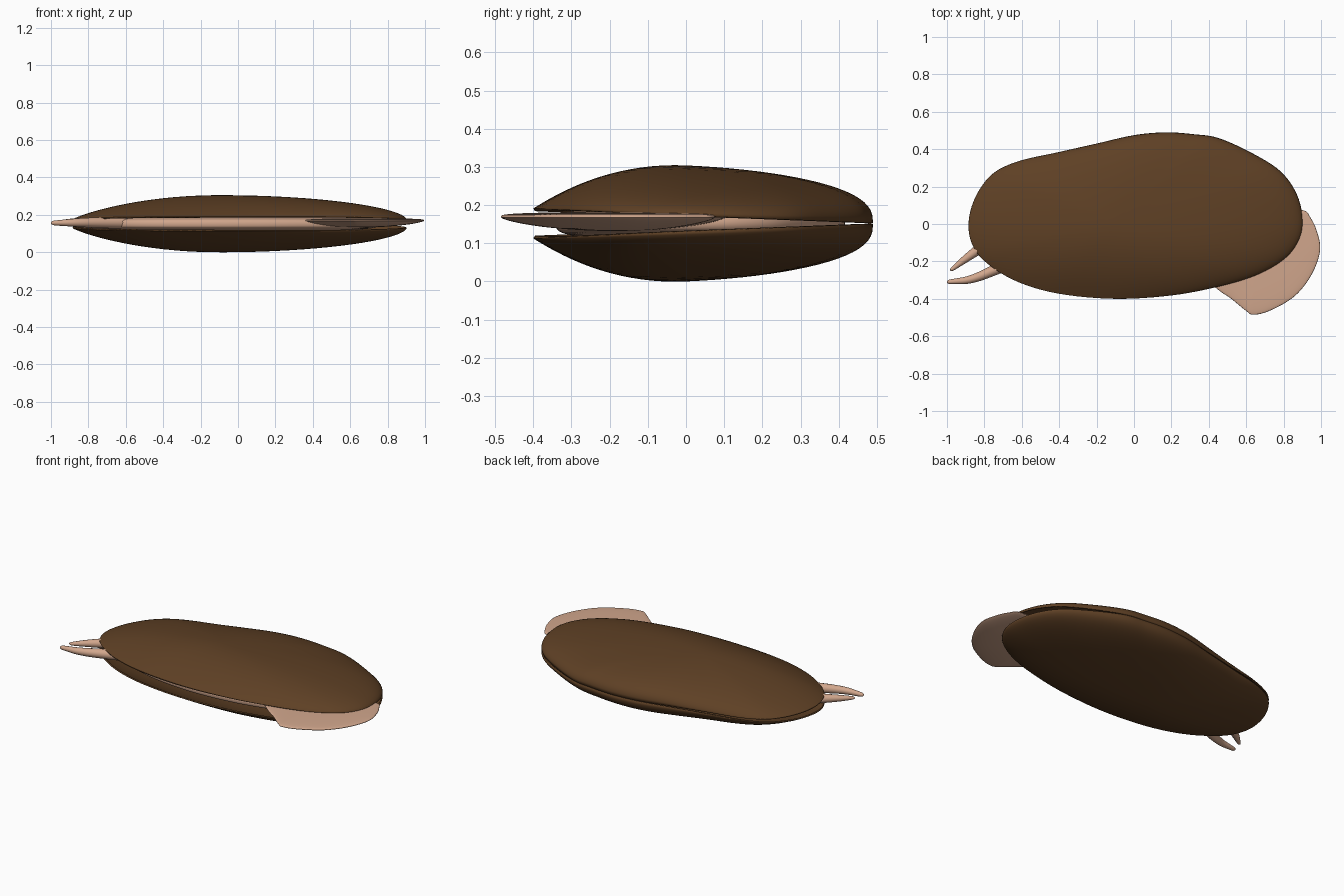
import bpy, bmesh, math
from mathutils import Vector

if "Cube" in bpy.data.objects:
    bpy.data.objects.remove(bpy.data.objects["Cube"])

MID = 0.152  # height of the plane between the two valves


def material(name, rgb):
    m = bpy.data.materials.new(name)
    m.diffuse_color = (*rgb, 1)
    m.use_nodes = True
    m.node_tree.nodes["Principled BSDF"].inputs["Base Color"].default_value = m.diffuse_color
    return m


BROWN = material("shell brown", (0.112, 0.051, 0.018))
PINK = material("flesh pink", (0.64, 0.385, 0.265))


def smooth_loop(pts, steps=6):
    """Closed Catmull-Rom curve through 2D points."""
    p = [Vector(q) for q in pts]
    n, out = len(p), []
    for i in range(n):
        a, b, c, d = p[i - 1], p[i], p[(i + 1) % n], p[(i + 2) % n]
        for s in range(steps):
            t = s / steps
            out.append(0.5 * (2 * b + (c - a) * t + (2 * a - 5 * b + 4 * c - d) * t * t
                              + (3 * b - a - 3 * c + d) * t ** 3))
    return out


def add_dome(bm, loop, centre, height, flip=False, rings=20):
    """Rings shrinking towards the centre; height(x, y, t, angle) gives z."""
    c = Vector(centre)
    mid = bm.verts.new((c.x, c.y, height(c.x, c.y, 0, 0)))
    prev, n = None, len(loop)
    for k in range(1, rings + 1):
        t = math.sin(k / rings * math.pi / 2)
        ring = []
        for p in loop:
            d = p - c
            q = c + d * t
            ring.append(bm.verts.new((q.x, q.y, height(q.x, q.y, t, math.atan2(d.y, d.x)))))
        for i in range(n):
            j = (i + 1) % n
            f = [mid, ring[i], ring[j]] if prev is None else [prev[i], ring[i], ring[j], prev[j]]
            bm.faces.new(f[::-1] if flip else f)
        prev = ring


def finish(name, bm, mat):
    me = bpy.data.meshes.new(name)
    bm.to_mesh(me)
    bm.free()
    me.materials.append(mat)
    me.shade_smooth()
    ob = bpy.data.objects.new(name, me)
    bpy.context.collection.objects.link(ob)
    return ob


def bulge(t, q):
    return max(0.0, 1 - t * t) ** q


# Shell outline, anticlockwise from the left end
CENTRE = (-0.1, 0.0)
SHELL = smooth_loop([
    (-0.885, 0), (-0.86, -0.12), (-0.78, -0.215), (-0.62, -0.31), (-0.4, -0.373), (-0.1, -0.4),
    (0.2, -0.382), (0.45, -0.335), (0.65, -0.275), (0.8, -0.19), (0.88, -0.09), (0.902, 0.02),
    (0.87, 0.16), (0.78, 0.285), (0.62, 0.385), (0.45, 0.46), (0.32, 0.48), (0.17, 0.49),
    (0, 0.475), (-0.2, 0.43), (-0.4, 0.385), (-0.62, 0.335), (-0.76, 0.265), (-0.85, 0.14)])


# Two hollow valves, gaping at the front and meeting at the hinge
def valve(name, side):
    def height(x, y, t, a):
        q = 0.7 - 0.3 * math.sin(a) - 0.14 * math.cos(a)
        return MID + side * (0.001 + 0.043 * (0.488 - y) + 0.130 * bulge(t, q))
    bm = bmesh.new()
    add_dome(bm, SHELL, CENTRE, height, flip=side < 0)
    ob = finish(name, bm, BROWN)
    wall = ob.modifiers.new("wall", 'SOLIDIFY')
    wall.thickness = 0.008
    wall.offset = -1
    return ob


valve("upper_valve", 1)
valve("lower_valve", -1)


# Soft parts: closed lenses with separate upper and lower bulge
def lens(name, loop, centre, z, up, down):
    bm = bmesh.new()
    add_dome(bm, loop, centre, lambda x, y, t, a: z + up[0] * bulge(t, up[1]))
    add_dome(bm, loop, centre, lambda x, y, t, a: z - down[0] * bulge(t, down[1]), flip=True)
    bmesh.ops.remove_doubles(bm, verts=bm.verts, dist=1e-5)
    return finish(name, bm, PINK)


c = Vector(CENTRE)
lens("body", [c + (p - c) * 0.85 for p in SHELL], CENTRE, MID, (0.045, 0.25), (0.045, 0.25))

# Foot, a thin tongue at the front right
FOOT = smooth_loop([
    (0.3, -0.2), (0.43, -0.335), (0.52, -0.4), (0.6, -0.465), (0.64, -0.485), (0.73, -0.462),
    (0.86, -0.385), (0.95, -0.27), (0.995, -0.14), (0.975, -0.03), (0.94, 0.04), (0.915, 0.07),
    (0.85, 0.08), (0.7, 0.1), (0.4, 0.0)])
lens("foot", FOOT, (0.65, -0.18), 0.168, (0.014, 0.25), (0.036, 0.7))


# Siphons, two tapered tubes at the left
def siphon(name, pts):
    cu = bpy.data.curves.new(name, 'CURVE')
    cu.dimensions = '3D'
    cu.bevel_depth = 1.0
    cu.bevel_resolution = 4
    cu.use_fill_caps = True
    sp = cu.splines.new('NURBS')
    sp.points.add(len(pts) - 1)
    for p, (x, y, z, r) in zip(sp.points, pts):
        p.co = (x, y, z, 1)
        p.radius = r
    sp.use_endpoint_u = True
    sp.order_u = 3
    sp.resolution_u = 8
    cu.materials.append(PINK)
    ob = bpy.data.objects.new(name, cu)
    bpy.context.collection.objects.link(ob)


siphon("lower_siphon", [(-0.5, -0.14, 0.158, 0.036), (-0.72, -0.235, 0.158, 0.03),
                        (-0.87, -0.3, 0.158, 0.022), (-0.97, -0.308, 0.156, 0.014),
                        (-0.995, -0.31, 0.156, 0.011), (-1.0, -0.31, 0.156, 0.003)])
siphon("upper_siphon", [(-0.6, 0.0, 0.158, 0.036), (-0.78, -0.1, 0.158, 0.032),
                        (-0.9, -0.185, 0.158, 0.021), (-0.965, -0.237, 0.158, 0.011),
                        (-0.979, -0.246, 0.158, 0.008), (-0.982, -0.248, 0.158, 0.002)])
